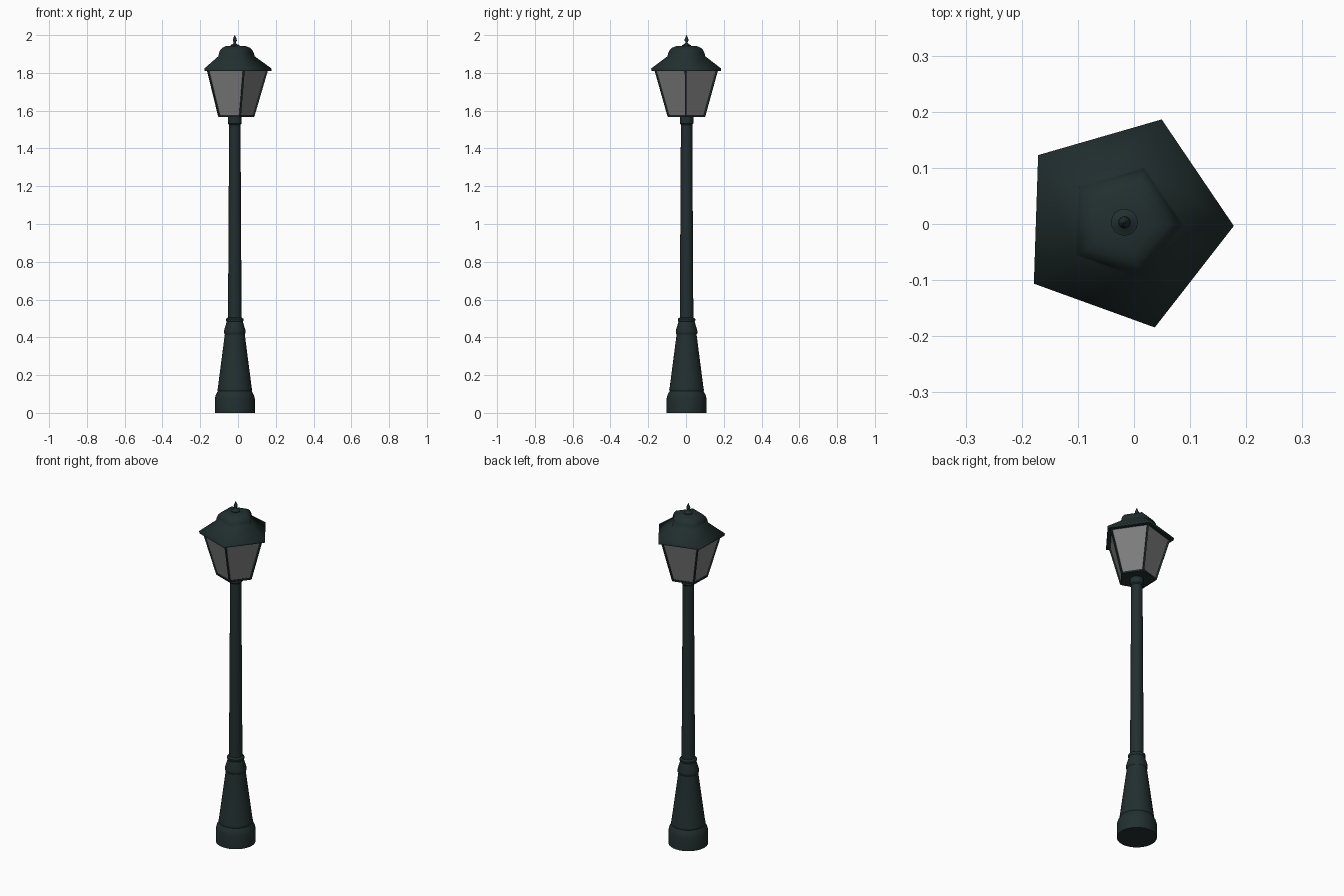
import bpy, bmesh
from math import cos, sin, pi, radians
from mathutils import Vector

if "Cube" in bpy.data.objects:
    bpy.data.objects.remove(bpy.data.objects["Cube"])

CX, CY = -0.017, 0.003      # post axis
TURN = radians(-1.9)        # lantern rotation
SIDES = 5


def material(name, color):
    m = bpy.data.materials.new(name)
    m.use_nodes = True
    m.diffuse_color = color
    m.node_tree.nodes["Principled BSDF"].inputs["Base Color"].default_value = color
    return m


iron = material("dark green iron", (0.016, 0.028, 0.028, 1))
glass = material("grey glass", (0.21, 0.21, 0.21, 1))


def corner(i, r, z, n=SIDES):
    a = TURN + 2 * pi * i / n
    return Vector((CX + r * cos(a), CY + r * sin(a), z))


def finish(name, bm, mat, angle=None):
    bmesh.ops.recalc_face_normals(bm, faces=bm.faces)
    mesh = bpy.data.meshes.new(name)
    bm.to_mesh(mesh)
    bm.free()
    mesh.materials.append(mat)
    ob = bpy.data.objects.new(name, mesh)
    bpy.context.collection.objects.link(ob)
    if angle:
        bpy.ops.object.select_all(action="DESELECT")
        ob.select_set(True)
        bpy.context.view_layer.objects.active = ob
        bpy.ops.object.shade_smooth_by_angle(angle=radians(angle))
    return ob


def loft(name, profile, n, mat, angle=None):
    """Stack of n-sided rings given as (radius, height), capped at both ends."""
    bm = bmesh.new()
    rings = [[bm.verts.new(corner(i, r, z, n)) for i in range(n)] for r, z in profile]
    for low, high in zip(rings, rings[1:]):
        for i in range(n):
            j = (i + 1) % n
            bm.faces.new((low[i], low[j], high[j], high[i]))
    bm.faces.new(rings[0])
    bm.faces.new(rings[-1])
    return finish(name, bm, mat, angle)


# Round post: foot, tapered pedestal, rings and shaft
loft("pedestal", [(0.106, 0), (0.106, 0.075), (0.101, 0.095), (0.09, 0.115),
                  (0.092, 0.122), (0.09, 0.13), (0.053, 0.415), (0.057, 0.422),
                  (0.057, 0.435), (0.043, 0.483), (0.046, 0.488), (0.046, 0.498),
                  (0.036, 0.505)], 32, iron, 35)
loft("shaft", [(0.036, 0.5), (0.03, 1.55)], 32, iron, 35)
loft("collar", [(0.03, 1.525), (0.036, 1.532), (0.036, 1.575)], 32, iron, 35)

# Lantern body
LOW, HIGH = (0.1, 1.57), (0.171, 1.812)
loft("lantern_floor", [(0.098, 1.568), (0.102, 1.578)], SIDES, iron)
loft("lantern_glass", [(0.098, 1.572), (0.169, 1.812)], SIDES, glass)


# Thin bars along the glass corners and rims
def bar(name, a, b, half):
    axis = (b - a).normalized()
    out = Vector((a.x - CX, a.y - CY, 0))
    u = axis.cross(out).normalized() * half
    v = axis.cross(u).normalized() * half
    bm = bmesh.new()
    ends = [[bm.verts.new(p + s * u + t * v) for s, t in
             ((1, 1), (-1, 1), (-1, -1), (1, -1))] for p in (a, b)]
    for i in range(4):
        j = (i + 1) % 4
        bm.faces.new((ends[0][i], ends[0][j], ends[1][j], ends[1][i]))
    for e in ends:
        bm.faces.new(e)
    finish(name, bm, iron)


for i in range(SIDES):
    bar(f"corner_bar_{i + 1}", corner(i, *LOW), corner(i, *HIGH), 0.004)
    bar(f"bottom_rim_{i + 1}", corner(i, *LOW), corner(i + 1, *LOW), 0.003)
    bar(f"top_rim_{i + 1}", corner(i, *HIGH), corner(i + 1, *HIGH), 0.003)

# Five-sided roof with a rounded crown
loft("roof", [(0.194, 1.81), (0.195, 1.823), (0.105, 1.888), (0.101, 1.905),
              (0.093, 1.921), (0.08, 1.933), (0.06, 1.941), (0.02, 1.943)],
     SIDES, iron, 73)

# Finial
loft("finial", [(0.024, 1.94), (0.024, 1.947), (0.012, 1.952), (0.006, 1.958),
                (0.006, 1.964), (0.011, 1.971), (0.01, 1.978), (0.005, 1.99),
                (0.001, 2.0)], 16, iron, 50)
